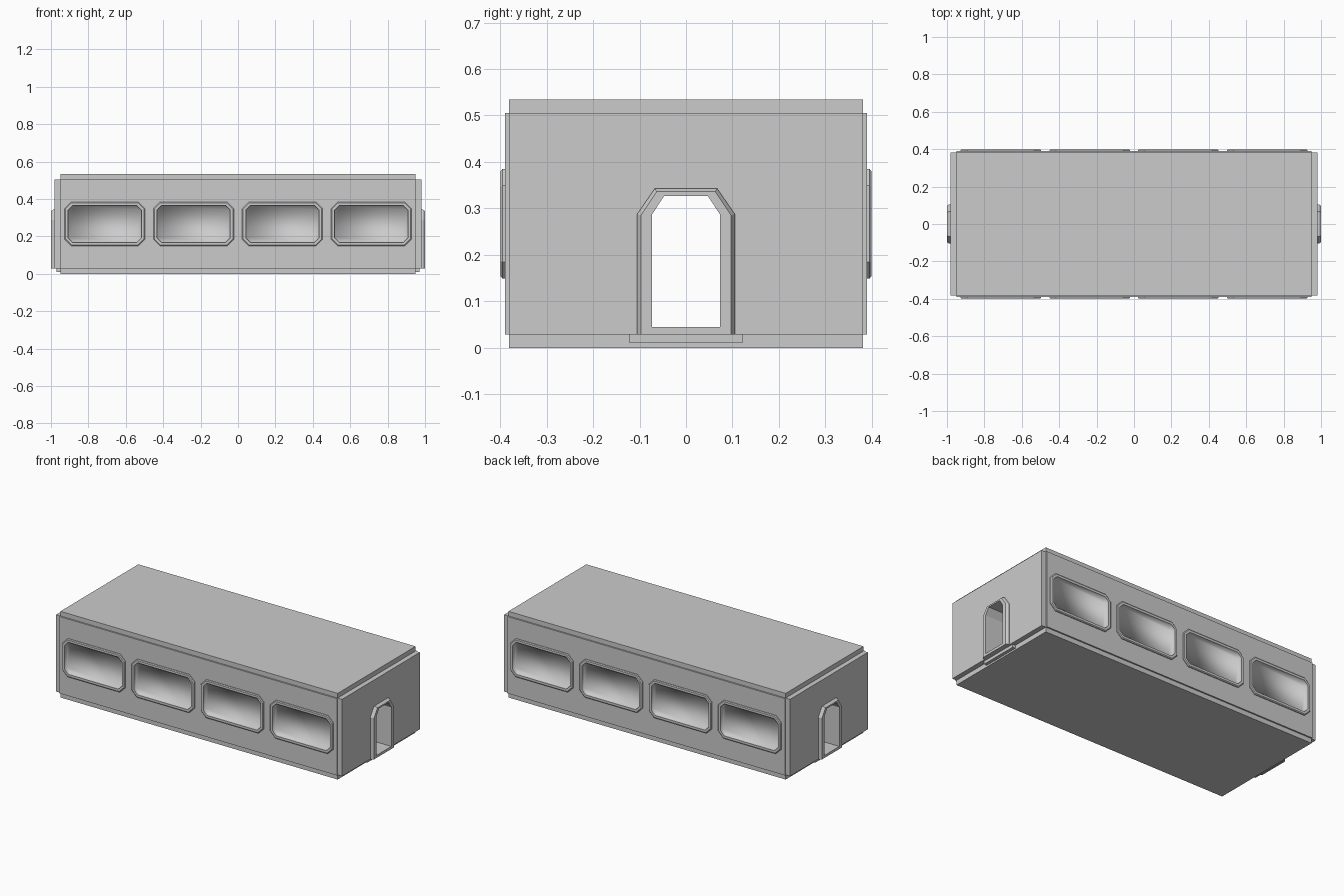
import bpy, bmesh
from math import radians
from mathutils import Matrix, Vector

if "Cube" in bpy.data.objects:
    bpy.data.objects.remove(bpy.data.objects["Cube"])


def finish(bm, name):
    mesh = bpy.data.meshes.new(name)
    bm.to_mesh(mesh)
    bm.free()
    ob = bpy.data.objects.new(name, mesh)
    bpy.context.collection.objects.link(ob)
    return ob


def box(name, size, loc):
    bm = bmesh.new()
    bmesh.ops.create_cube(bm, size=1, matrix=Matrix.Translation(loc) @ Matrix.Diagonal((*size, 1)))
    return finish(bm, name)


def loft(name, loops, angle, cap_start=False, cap_end=False, smooth_from=None):
    """Skin loops of (across, up, outward) points on the wall facing 'angle'."""
    m = Matrix.Rotation(radians(angle), 4, 'Z') @ Matrix.Rotation(radians(90), 4, 'X')
    bm = bmesh.new()
    rings = [[bm.verts.new(m @ Vector(p)) for p in loop] for loop in loops]
    n = len(rings[0])
    for k, (a, b) in enumerate(zip(rings, rings[1:])):
        if k == smooth_from:      # separate the hard rim from the soft recess
            a = [bm.verts.new(v.co) for v in a]
        for i in range(n):
            j = (i + 1) % n
            f = bm.faces.new((a[i], a[j], b[j], b[i]))
            f.smooth = smooth_from is not None and k >= smooth_from
    if cap_start:
        bm.faces.new(rings[0][::-1])
    if cap_end:
        bm.faces.new(rings[-1]).smooth = smooth_from is not None
    return finish(bm, name)


def window_loop(cx, inset, d):
    w, h, c = 0.215 - inset, 0.118 - inset, 0.036 - 0.586 * inset
    pts = [(-w + c, -h), (w - c, -h), (w, -h + c), (w, h - c),
           (w - c, h), (-w + c, h), (-w, h - c), (-w, -h + c)]
    return [(cx + u, 0.267 + v, d) for u, v in pts]


def door_loop(w, bottom, shoulder, top_w, top, d):
    return [(-w, bottom, d), (w, bottom, d), (w, shoulder, d),
            (top_w, top, d), (-top_w, top, d), (-w, shoulder, d)]


# Body: core block with every face pushed outward, leaving notched edges
bm = bmesh.new()
bmesh.ops.create_cube(bm, size=1, matrix=Matrix.Translation((0, 0, 0.267))
                      @ Matrix.Diagonal((1.9, 0.762, 0.476, 1)))
bm.normal_update()
for f in bmesh.ops.extrude_discrete_faces(bm, faces=bm.faces[:])['faces']:
    f.normal_update()
    nrm = f.normal.copy()
    step = abs(nrm.x) * 0.03 + abs(nrm.y) * 0.009 + abs(nrm.z) * 0.029
    bmesh.ops.translate(bm, verts=f.verts[:], vec=nrm * step)
bmesh.ops.recalc_face_normals(bm, faces=bm.faces[:])
body = finish(bm, "body")

# Cutters for the room, doorways and window recesses
cutters = [box("room_cutter", (1.72, 0.66, 0.42), (0, 0, 0.255))]
centres = (-0.7125, -0.2375, 0.2375, 0.7125)
for angle in (0, 180):
    for cx in centres:
        cutters.append(loft("window_cutter", [window_loop(cx, 0.012, 0.37),
                       window_loop(cx, 0.012, 0.42)], angle, True, True))
for angle in (90, 270):
    cutters.append(loft("door_cutter", [door_loop(0.076, 0.042, 0.29, 0.05, 0.331, d)
                                        for d in (0.82, 1.05)], angle, True, True))
for c in cutters:
    mod = body.modifiers.new("cut", 'BOOLEAN')
    mod.operation, mod.solver, mod.object = 'DIFFERENCE', 'EXACT', c
bpy.context.view_layer.objects.active = body
for mod in body.modifiers[:]:
    bpy.ops.object.modifier_apply(modifier=mod.name)
for c in cutters:
    bpy.data.objects.remove(c)

# Windows: thin frame with a shallow, soft-shaded recess
for side, angle in (("front", 0), ("back", 180)):
    for i, cx in enumerate(centres):
        steps = [(0, 0.385), (0, 0.395), (0.005, 0.399), (0.019, 0.399), (0.021, 0.375)]
        loft(f"{side}_window_{i + 1}", [window_loop(cx, s, d) for s, d in steps],
             angle, cap_end=True, smooth_from=3)

# Doorways: arched frame with jamb, and a doorstep below
for side, angle, sx in (("right", 90, 1), ("left", 270, -1)):
    outer, face = (0.105, 0.029, 0.288, 0.067, 0.343), (0.097, 0.029, 0.285, 0.063, 0.336)
    inner = (0.073, 0.045, 0.287, 0.047, 0.327)
    loft(f"{side}_door_frame", [door_loop(*outer, 0.97), door_loop(*outer, 0.988),
         door_loop(*face, 1.0), door_loop(*inner, 1.0), door_loop(*inner, 0.86)], angle)
    box(f"{side}_doorstep", (0.04, 0.244, 0.02), (sx * 0.95, 0, 0.02))
